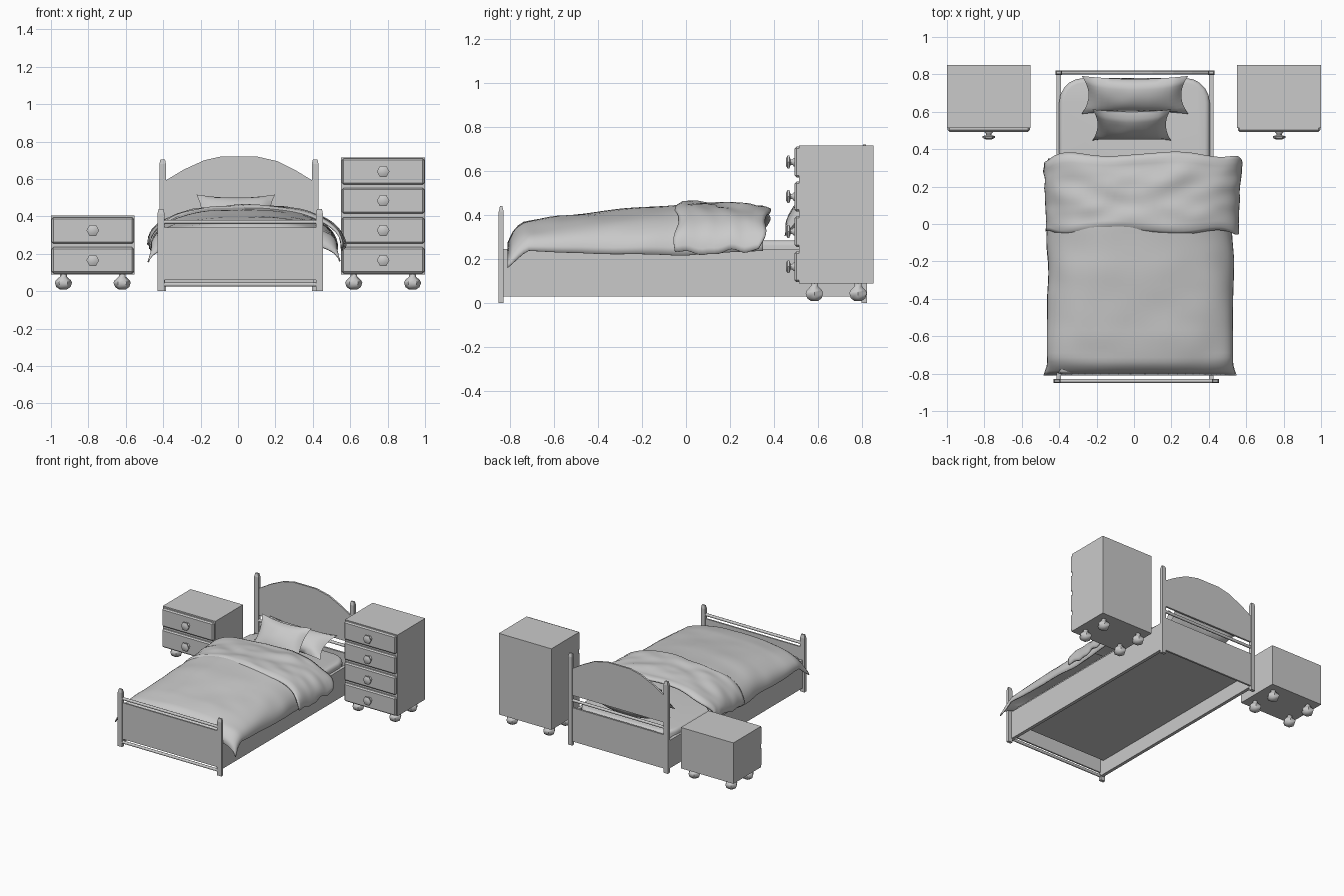
import bpy, bmesh, math
from mathutils import Matrix, Vector, noise

if "Cube" in bpy.data.objects:
    bpy.data.objects.remove(bpy.data.objects["Cube"], do_unlink=True)

GREY = (0.59, 0.59, 0.59, 1)
grey = bpy.data.materials.new("plain_grey")
grey.use_nodes = True
grey.diffuse_color = GREY
grey.node_tree.nodes["Principled BSDF"].inputs["Base Color"].default_value = GREY


def finish(name, bm, smooth=None):
    """Turn a bmesh into a named grey object, smooth below the given angle."""
    bmesh.ops.recalc_face_normals(bm, faces=bm.faces[:])
    mesh = bpy.data.meshes.new(name)
    bm.to_mesh(mesh)
    bm.free()
    mesh.materials.append(grey)
    ob = bpy.data.objects.new(name, mesh)
    bpy.context.collection.objects.link(ob)
    if smooth:
        bpy.ops.object.select_all(action="DESELECT")
        ob.select_set(True)
        bpy.context.view_layer.objects.active = ob
        bpy.ops.object.shade_smooth_by_angle(angle=math.radians(smooth))
    return ob


def box_mesh(x, y, z):
    bm = bmesh.new()
    bmesh.ops.create_cube(bm, size=1)
    for v in bm.verts:
        v.co = [(lo + hi) / 2 + c * (hi - lo) for (lo, hi), c in zip((x, y, z), v.co)]
    return bm


def box(name, x, y, z, bevel=0.0):
    bm = box_mesh(x, y, z)
    if bevel:
        bmesh.ops.bevel(bm, geom=bm.edges[:], offset=bevel, segments=1, affect="EDGES")
    return finish(name, bm)


def post(name, x, y, top):
    """Upright with a tapered tip."""
    bm = box_mesh(x, y, (0, top))
    for v in bm.verts:
        if v.co.z > top / 2:
            v.co.z -= 0.025
    cap = [f for f in bm.faces if f.normal.z > 0.9]
    tip = bmesh.ops.extrude_face_region(bm, geom=cap)["geom"]
    verts = [v for v in tip if isinstance(v, bmesh.types.BMVert)]
    mid = Vector((sum(x) / 2, sum(y) / 2, top))
    for v in verts:
        v.co = mid + Vector(((v.co.x - mid.x) * 0.7, (v.co.y - mid.y) * 0.5, 0))
    bmesh.ops.delete(bm, geom=cap, context="FACES_ONLY")
    return finish(name, bm)


def lathe(name, profile, matrix, sides=6):
    """Spin (radius, height) points about local z."""
    bm = bmesh.new()
    rings = [[bm.verts.new(matrix @ Vector((r * math.cos(a), r * math.sin(a), h)))
              for a in (math.tau * i / sides for i in range(sides))] for r, h in profile]
    for low, high in zip(rings, rings[1:]):
        for i in range(sides):
            j = (i + 1) % sides
            bm.faces.new((low[i], low[j], high[j], high[i]))
    bm.faces.new(rings[0])
    bm.faces.new(rings[-1])
    return finish(name, bm, 50)


def rail(name, y, z):
    turn = Matrix.Translation((-0.41, y, z)) @ Matrix.Rotation(math.pi / 2, 4, "Y")
    return lathe(name, [(0.011, 0), (0.011, 0.83)], turn, 8)


def add_grid(bm, nu, nv, point):
    """Surface over u, v in -1..1."""
    rows = [[bm.verts.new(point(2 * i / nu - 1, 2 * j / nv - 1)) for i in range(nu + 1)]
            for j in range(nv + 1)]
    for a, b in zip(rows, rows[1:]):
        for i in range(nu):
            bm.faces.new((a[i], a[i + 1], b[i + 1], b[i]))


def lerp_table(table, t):
    for (a, p), (b, q) in zip(table, table[1:]):
        if t <= b:
            return p + (q - p) * max(0, (t - a) / (b - a))
    return table[-1][1]


# Bed frame: posts, end boards, cross rails, side rails
for side, hx, fx in (("right", -0.42, -0.43), ("left", 0.395, 0.417)):
    post(f"head_post_{side}", (hx, hx + 0.035), (0.797, 0.822), 0.705)
    post(f"foot_post_{side}", (fx, fx + 0.037), (-0.85, -0.828), 0.44)
for side, x in (("right", -0.415), ("left", 0.4)):
    box(f"side_rail_{side}", (x, x + 0.025), (-0.83, 0.8), (0.03, 0.245))
box("foot_panel", (-0.41, 0.43), (-0.845, -0.833), (0.06, 0.34))
box("head_lower_panel", (-0.395, 0.405), (0.803, 0.817), (0.03, 0.29))
rail("foot_top_rail", -0.839, 0.37)
rail("foot_bottom_rail", -0.839, 0.035)
rail("head_rail", 0.81, 0.345)

# Arched headboard panel
arch = [(-0.39, 0.385), (-0.39, 0.59), (-0.29, 0.65), (-0.18, 0.7), (-0.09, 0.72),
        (0.1, 0.72), (0.21, 0.695), (0.31, 0.645), (0.4, 0.59), (0.4, 0.385)]
bm = bmesh.new()
face = bm.faces.new([bm.verts.new((x, 0.803, z)) for x, z in arch])
out = bmesh.ops.extrude_face_region(bm, geom=[face])["geom"]
bmesh.ops.translate(bm, vec=(0, 0.014, 0), verts=[v for v in out if isinstance(v, bmesh.types.BMVert)])
finish("headboard_arch", bm)

# Mattress with rounded head corners
bm = box_mesh((-0.4, 0.405), (-0.8, 0.78), (0.14, 0.285))
corners = [e for e in bm.edges if all(v.co.y > 0 for v in e.verts)
           and abs(e.verts[0].co.z - e.verts[1].co.z) > 0.1]
bmesh.ops.bevel(bm, geom=corners, offset=0.13, segments=5, profile=0.5, affect="EDGES")
rims = [e for e in bm.edges if all(v.co.z > 0.28 for v in e.verts)]
bmesh.ops.bevel(bm, geom=rims, offset=0.025, segments=3, profile=0.5, affect="EDGES")
finish("mattress", bm, 40)

# Blanket and folded-over cover
CROWN = [(-0.82, 0.24), (-0.8, 0.31), (-0.75, 0.365), (-0.6, 0.395), (-0.2, 0.433), (0, 0.447), (0.4, 0.435)]
HEM = [(-0.82, 0.15), (-0.72, 0.235), (0, 0.215), (0.4, 0.24)]


def drape(u, y, half_width, centre):
    """Rounded cross-section of cloth hanging over the mattress."""
    t = u * math.pi / 2
    hem, crown = lerp_table(HEM, y), lerp_table(CROWN, y)
    x = centre + math.copysign(abs(math.sin(t)) ** 0.8 * half_width, u)
    z = hem + (crown - hem) * max(0, math.cos(t)) ** 0.8
    return Vector((x, y, z))


def blanket_point(u, v):
    p = drape(u, -0.23 + 0.58 * v, 0.495, 0.033)
    p.x += 0.012 * noise.noise(p * 5) * abs(u)
    p.z += 0.008 * noise.noise(p * 6)
    foot = max(0, -v - 0.9) * 10
    p.x += math.copysign(0.02, u) * foot * abs(u) ** 6
    return p


def cover_point(u, v):
    edge = abs(u) ** 4
    p = drape(u, 0.165 + 0.21 * v - 0.05 * edge * (v > 0) * v, 0.515, 0.045)
    crease = noise.noise(Vector((p.x * 6, p.y * 11, 3)))
    fold = 1 - abs(noise.noise(Vector((p.x * 4 + p.y * 6, p.y * 9, p.z * 10))))
    p.z += 0.012 + 0.016 * crease * (1 - edge)
    p.x += math.copysign(0.03 * fold * (0.3 + 0.4 * v) * abs(u) ** 3, u)
    p.y += 0.012 * math.sin(9 * u) * v
    p.z += 0.035 * crease * edge - 0.012 * max(0, abs(v) - 0.85) * 10 * (1 - edge)
    return p


for name, point, nu, nv, thick in (("blanket", blanket_point, 32, 48, 0.008),
                                   ("folded_cover", cover_point, 44, 24, 0.012)):
    bm = bmesh.new()
    add_grid(bm, nu, nv, point)
    ob = finish(name, bm, 60)
    solid = ob.modifiers.new("thickness", "SOLIDIFY")
    solid.thickness = thick


# Pillows with pinched corners
def pillow(name, centre, width, depth, thick, tilt):
    place = Matrix.Translation(centre) @ Matrix.Rotation(math.radians(tilt), 4, "X")
    bm = bmesh.new()
    for sign in (1, -1):
        def point(u, v):
            x = width * u * (1 - 0.13 * (1 - v * v))
            y = depth * v * (1 - 0.16 * (1 - u * u))
            z = sign * thick * ((1 - u * u) * (1 - v * v)) ** 0.5
            z += 0.006 * noise.noise(Vector((x * 12, y * 12, sign)))* (1 - u * u) * (1 - v * v)
            return place @ Vector((x, y, z))
        add_grid(bm, 14, 10, point)
    bmesh.ops.remove_doubles(bm, verts=bm.verts[:], dist=0.0005)
    finish(name, bm, 60)


pillow("back_pillow", (0.005, 0.69, 0.36), 0.285, 0.115, 0.065, 28)
pillow("front_pillow", (-0.012, 0.53, 0.41), 0.21, 0.135, 0.05, 52)

# Bedside drawers: case, drawer fronts, knobs, feet
KNOB = [(0.022, 0), (0.022, 0.006), (0.014, 0.012), (0.014, 0.02), (0.034, 0.026), (0.034, 0.034), (0.018, 0.042)]
FOOT = [(0.02, 0.01), (0.038, 0.022), (0.046, 0.045), (0.04, 0.058), (0.018, 0.078), (0.018, 0.095)]
DRAWERS = [(0.095, 0.235), (0.255, 0.395), (0.415, 0.552), (0.57, 0.71)]


def cabinet(name, x0, x1, y0, top, count):
    box(f"{name}_case", (x0, x1), (y0, y0 + 0.338), (0.09, top))
    mid = (x0 + x1) / 2
    for i, (low, high) in enumerate(DRAWERS[:count]):
        box(f"{name}_drawer_{i + 1}", (x0 + 0.004, x1 - 0.004), (y0 - 0.02, y0 + 0.01), (low, high), 0.009)
        facing = Matrix.Translation((mid, y0 - 0.018, (low + high) / 2)) @ Matrix.Rotation(math.pi / 2, 4, "X")
        lathe(f"{name}_knob_{i + 1}", KNOB, facing)
    for sx in (-1, 1):
        for end, dy in (("front", 0.07), ("back", 0.268)):
            side = "left" if sx > 0 else "right"
            lathe(f"{name}_{end}_{side}_foot", FOOT, Matrix.Translation((mid + sx * 0.157, y0 + dy, 0)))


cabinet("tall_drawers", 0.552, 1.0, 0.513, 0.715, 4)
cabinet("short_drawers", -1.0, -0.553, 0.513, 0.405, 2)
